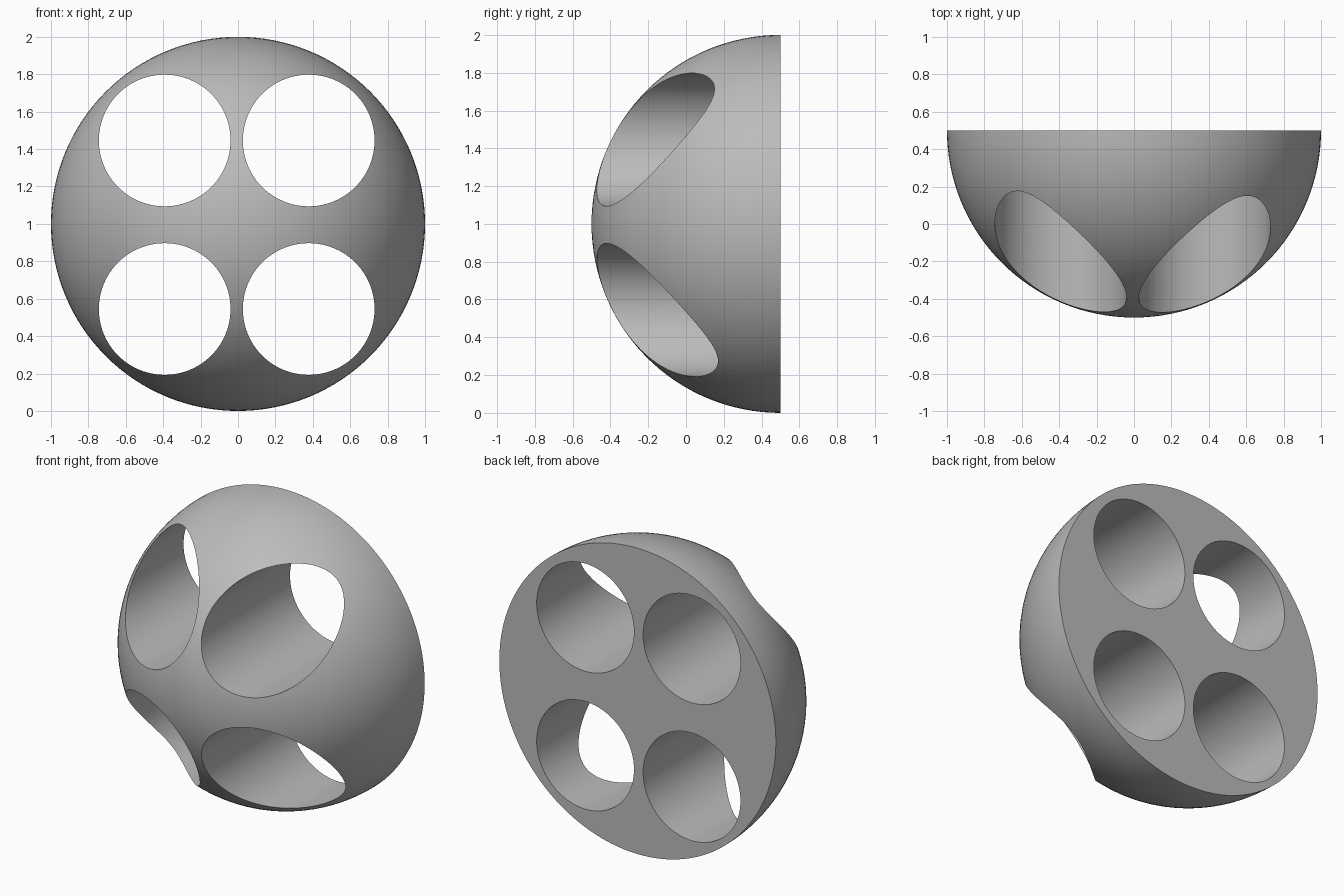
import bpy, bmesh, math
from mathutils import Matrix

cube = bpy.data.objects.get("Cube")
if cube:
    bpy.data.objects.remove(cube, do_unlink=True)

BACK_Y = 0.5
HOLE_RADIUS = 0.352

grey = bpy.data.materials.new("plain grey")
grey.use_nodes = True
colour = (0.5, 0.5, 0.5, 1)
grey.diffuse_color = colour
grey.node_tree.nodes["Principled BSDF"].inputs["Base Color"].default_value = colour


def make_object(name, bm):
    mesh = bpy.data.meshes.new(name)
    bm.to_mesh(mesh)
    bm.free()
    mesh.materials.append(grey)
    obj = bpy.data.objects.new(name, mesh)
    bpy.context.collection.objects.link(obj)
    return obj


# Half ball with its flat side to the back
bm = bmesh.new()
bmesh.ops.create_uvsphere(bm, u_segments=128, v_segments=64, radius=1,
                          matrix=Matrix.Rotation(math.pi / 2, 4, "X"))
cut = bmesh.ops.bisect_plane(bm, geom=bm.verts[:] + bm.edges[:] + bm.faces[:],
                             dist=1e-4, plane_co=(0, 0, 0),
                             plane_no=(0, 1, 0), clear_outer=True)
rim = [e for e in bm.edges if e.is_boundary]
bmesh.ops.contextual_create(bm, geom=rim)
bmesh.ops.translate(bm, verts=bm.verts, vec=(0, BACK_Y, 1))
bmesh.ops.recalc_face_normals(bm, faces=bm.faces)
body = make_object("half_ball_body", bm)

# Four round holes bored from front to back
bm = bmesh.new()
for x in (-0.392, 0.378):
    for z in (0.545, 1.446):
        place = Matrix.Translation((x, 0, z)) @ Matrix.Rotation(math.pi / 2, 4, "X")
        bmesh.ops.create_cone(bm, cap_ends=True, segments=96, radius1=HOLE_RADIUS,
                              radius2=HOLE_RADIUS, depth=3, matrix=place)
cutter = make_object("hole_cutter", bm)
cutter.hide_render = True

bpy.ops.object.select_all(action="DESELECT")
body.select_set(True)
bpy.context.view_layer.objects.active = body
bore = body.modifiers.new("bore holes", "BOOLEAN")
bore.operation = "DIFFERENCE"
bore.solver = "EXACT"
bore.object = cutter
bpy.ops.object.modifier_apply(modifier=bore.name)
bpy.data.objects.remove(cutter, do_unlink=True)
bpy.ops.object.shade_smooth_by_angle(angle=math.radians(30))
